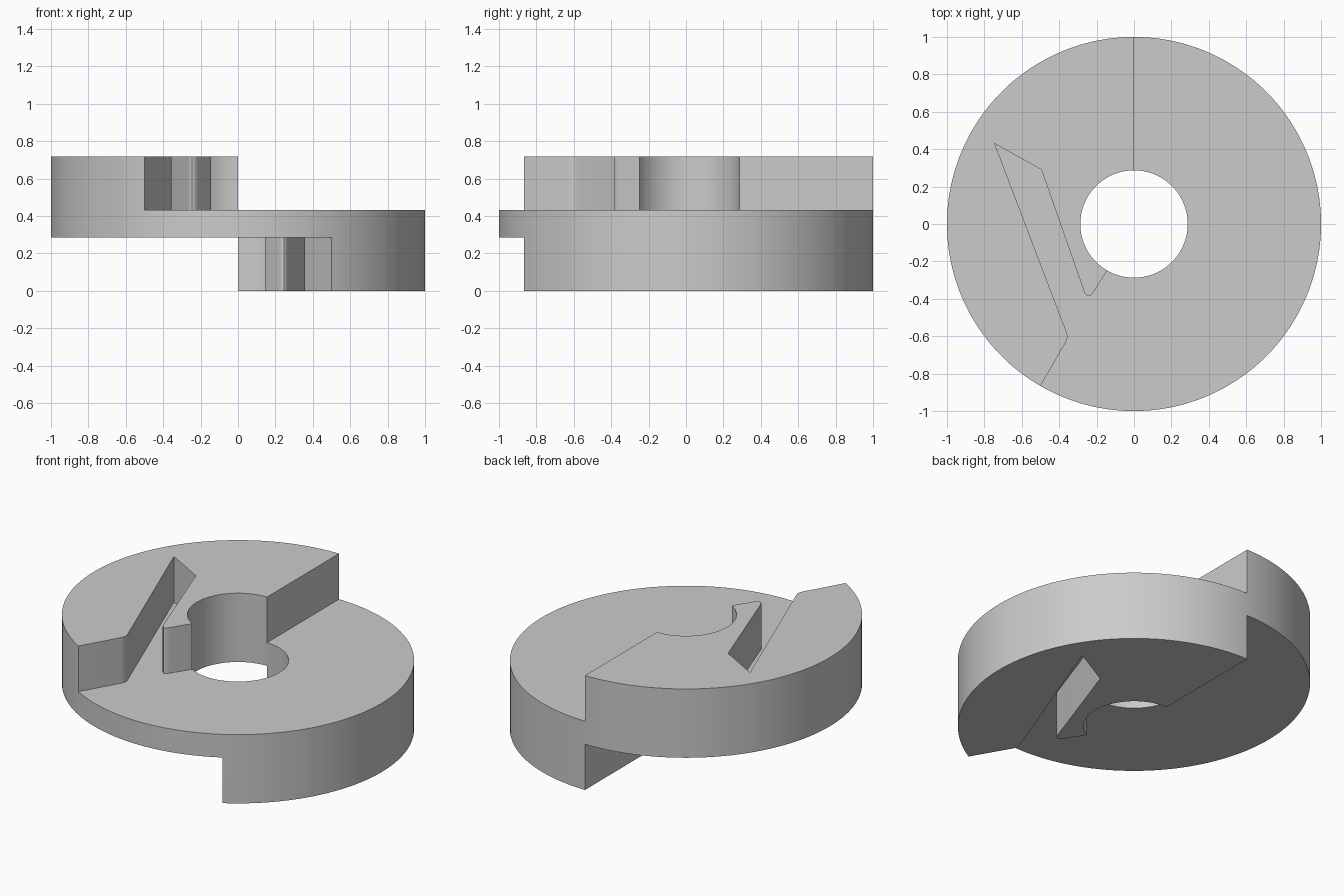
import bpy, bmesh, math
from mathutils import Matrix

cube = bpy.data.objects.get("Cube")
if cube:
    bpy.data.objects.remove(cube, do_unlink=True)

# Main sizes
OUTER, BORE = 1.0, 0.287
HEIGHT, FLANGE_LOW, FLANGE_TOP = 0.717, 0.286, 0.431
STEP = 2  # degrees per rim segment


def arc(radius, start, end):
    """Points on a circle about the axis, from start to end in degrees."""
    step = STEP if end > start else -STEP
    return [(radius * math.cos(math.radians(a)), radius * math.sin(math.radians(a)))
            for a in range(start, end + step, step)]


def fillet(before, corner, after, size, steps=6):
    """Rounded corner as a short quadratic curve."""
    def toward(p):
        d = math.dist(corner, p)
        return [c + (q - c) * size / d for c, q in zip(corner, p)]
    a, b = toward(before), toward(after)
    pts = []
    for i in range(steps + 1):
        t = i / steps
        pts.append(tuple((1 - t) ** 2 * a[k] + 2 * t * (1 - t) * corner[k] + t * t * b[k]
                         for k in range(2)))
    return pts


# Slanted slot that bites into the jaw, from the rim end to the bore end
rim_end = arc(OUTER, 240, 240)[0]
bore_end = arc(BORE, 240, 240)[0]
slot_out, slot_in = (-0.745, 0.43), (-0.495, 0.29)
notch = (fillet(rim_end, (-0.35, -0.606), slot_out, 0.03)
         + [slot_out, slot_in]
         + fillet(slot_in, (-0.248, -0.415), bore_end, 0.065))

jaw_outline = arc(OUTER, 90, 240) + notch + arc(BORE, 240, 90)
floor_outline = arc(OUTER, 240, 450) + arc(BORE, 450, 240) + notch[::-1]


def cap(bm, outline, z):
    return bm.faces.new([bm.verts.new((x, y, z)) for x, y in outline])


def wall(bm, outline, low, high):
    """Closed band of upright faces along an outline."""
    bottom = [bm.verts.new((x, y, low)) for x, y in outline]
    top = [bm.verts.new((x, y, high)) for x, y in outline]
    for i in range(len(outline)):
        bm.faces.new((bottom[i - 1], bottom[i], top[i], top[i - 1]))


bm = bmesh.new()

# One jaw with the flange floor beside it
cap(bm, jaw_outline, HEIGHT)
cap(bm, floor_outline, FLANGE_TOP)
wall(bm, jaw_outline, FLANGE_TOP, HEIGHT)

# The opposite jaw is the same shape turned over about the y axis
copy = bmesh.ops.duplicate(bm, geom=bm.verts[:] + bm.edges[:] + bm.faces[:])
turned = [g for g in copy["geom"] if isinstance(g, bmesh.types.BMVert)]
turn = Matrix.Translation((0, 0, HEIGHT)) @ Matrix.Rotation(math.pi, 4, "Y")
bmesh.ops.transform(bm, matrix=turn, verts=turned)

# Flange rim and bore between the two jaws
for radius in (OUTER, BORE):
    wall(bm, arc(radius, 0, 360 - STEP), FLANGE_LOW, FLANGE_TOP)

bmesh.ops.remove_doubles(bm, verts=bm.verts[:], dist=0.0005)
bmesh.ops.recalc_face_normals(bm, faces=bm.faces[:])

mesh = bpy.data.meshes.new("jaw_coupling")
bm.to_mesh(mesh)
bm.free()
coupling = bpy.data.objects.new("jaw_coupling", mesh)
bpy.context.collection.objects.link(coupling)

# Plain grey material
grey = bpy.data.materials.new("light_grey")
grey.use_nodes = True
colour = (0.6, 0.6, 0.6, 1)
grey.diffuse_color = colour
grey.node_tree.nodes["Principled BSDF"].inputs["Base Color"].default_value = colour
mesh.materials.append(grey)

# Smooth rim, sharp edges
bpy.ops.object.select_all(action="DESELECT")
coupling.select_set(True)
bpy.context.view_layer.objects.active = coupling
bpy.ops.object.shade_smooth_by_angle(angle=math.radians(30))
